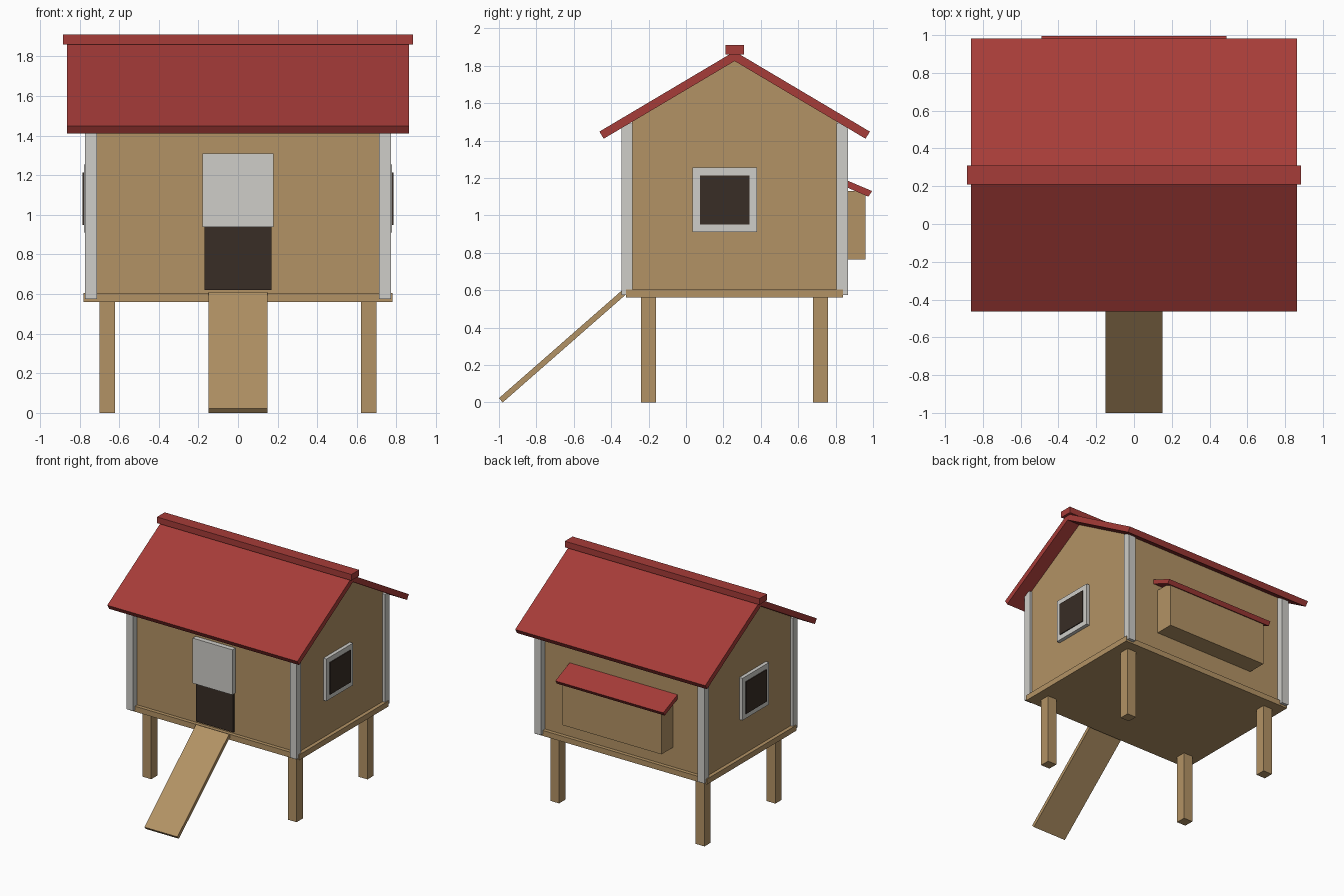
import bpy, bmesh

if "Cube" in bpy.data.objects:
    bpy.data.objects.remove(bpy.data.objects["Cube"])

CY = 0.26  # centre line of the house in y


def material(name, rgb):
    m = bpy.data.materials.new(name)
    m.diffuse_color = (*rgb, 1)
    m.use_nodes = True
    m.node_tree.nodes["Principled BSDF"].inputs["Base Color"].default_value = m.diffuse_color
    return m


WOOD = material("wood", (0.45, 0.29, 0.13))
RED = material("red_roof", (0.38, 0.045, 0.04))
DARK = material("dark_opening", (0.04, 0.026, 0.019))
PALE = material("pale_trim", (0.62, 0.61, 0.58))


def prism(name, profile, x0, x1, mat):
    """Extrude a closed (y, z) profile from x0 to x1."""
    bm = bmesh.new()
    face = bm.faces.new([bm.verts.new((x0, y, z)) for y, z in profile])
    ext = bmesh.ops.extrude_face_region(bm, geom=[face])
    verts = [g for g in ext["geom"] if isinstance(g, bmesh.types.BMVert)]
    bmesh.ops.translate(bm, verts=verts, vec=(x1 - x0, 0, 0))
    bmesh.ops.recalc_face_normals(bm, faces=bm.faces)
    mesh = bpy.data.meshes.new(name)
    bm.to_mesh(mesh)
    bm.free()
    mesh.materials.append(mat)
    obj = bpy.data.objects.new(name, mesh)
    bpy.context.collection.objects.link(obj)
    return obj


def box(name, x, y, z, mat):
    """Box from (min, max) pairs."""
    return prism(name, [(y[0], z[0]), (y[1], z[0]), (y[1], z[1]), (y[0], z[1])], x[0], x[1], mat)


# House body with gables, and floor
prism("house_body", [(CY - 0.55, 0.6), (CY + 0.55, 0.6), (CY + 0.55, 1.5),
                     (CY, 1.83), (CY - 0.55, 1.5)], -0.75, 0.75, WOOD)
box("floor", (-0.78, 0.78), (CY - 0.58, CY + 0.58), (0.56, 0.605), WOOD)

# Legs and corner trims
for sx, side in ((-1, "left"), (1, "right")):
    for sy, end in ((-1, "front"), (1, "back")):
        lx, ly = sx * 0.66, CY + sy * 0.46
        box(f"{end}_{side}_leg", (lx - 0.04, lx + 0.04), (ly - 0.04, ly + 0.04), (0, 0.57), WOOD)
        tx, ty = sx * 0.742, CY + sy * 0.575
        box(f"{end}_{side}_corner_trim", (tx - 0.03, tx + 0.03), (ty - 0.03, ty + 0.03),
            (0.575, 1.49), PALE)

# Side windows: frame and dark pane
for s, side in ((-1, "left"), (1, "right")):
    box(f"{side}_window_frame", sorted((s * 0.74, s * 0.779)), (0.035, 0.38), (0.91, 1.255), PALE)
    box(f"{side}_window_pane", sorted((s * 0.74, s * 0.786)), (0.075, 0.34), (0.95, 1.213), DARK)

# Roof panels and ridge cap
for s, side in ((-1, "front"), (1, "back")):
    prism(f"{side}_roof_panel", [(CY, 1.825), (CY + s * 0.70, 1.41),
                                 (CY + s * 0.723, 1.448), (CY, 1.877)], -0.863, 0.863, RED)
box("ridge_cap", (-0.883, 0.883), (CY - 0.05, CY + 0.05), (1.86, 1.91), RED)

# Doorway, sliding door and ramp
box("doorway", (-0.17, 0.17), (-0.305, -0.27), (0.62, 1.0), DARK)
box("sliding_door", (-0.18, 0.18), (-0.33, -0.28), (0.94, 1.31), PALE)
prism("ramp", [(-1.0, 0.023), (-0.98, 0.0), (-0.31, 0.587), (-0.33, 0.61)], -0.15, 0.15, WOOD)

# Nest box on the back wall with its lid
box("nest_box", (-0.45, 0.45), (0.78, 0.96), (0.765, 1.13), WOOD)
prism("nest_box_lid", [(0.79, 1.18), (0.975, 1.10), (0.995, 1.13), (0.79, 1.217)],
      -0.49, 0.49, RED)
